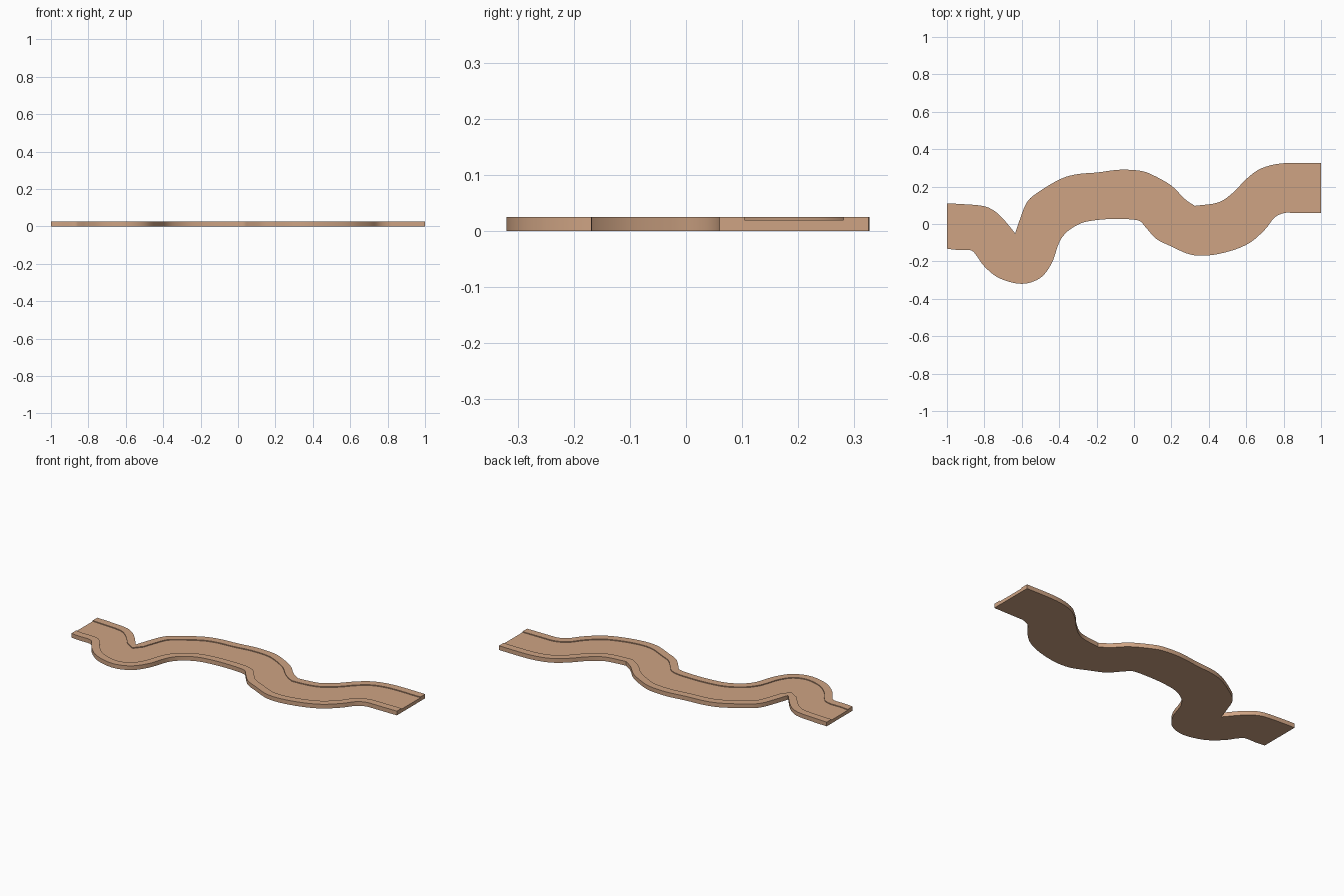
import bpy, bmesh
from mathutils import Vector

if "Cube" in bpy.data.objects:
    bpy.data.objects.remove(bpy.data.objects["Cube"])

HEIGHT, FLOOR, RIM = 0.025, 0.02, 0.044

# Edge outlines seen from above, split where the bank makes a sharp corner
FAR = [
    [(-1, .11), (-.93, .107), (-.81, .097), (-.75, .072), (-.7, .028), (-.635, -.05)],
    [(-.635, -.05), (-.61, .025), (-.57, .12), (-.5, .178), (-.39, .242), (-.3, .267),
     (-.2, .275), (-.08, .29), (.03, .285), (.1, .262), (.2, .205), (.27, .135), (.325, .097)],
    [(.325, .097), (.45, .115), (.53, .168), (.6, .24), (.68, .297), (.8, .325), (1, .325)],
]
NEAR = [
    [(-1, -.132), (-.95, -.138), (-.875, -.14), (-.845, -.165), (-.8, -.227), (-.72, -.29),
     (-.6, -.32), (-.5, -.288), (-.44, -.21), (-.41, -.125), (-.39, -.08), (-.35, -.035),
     (-.28, .005), (-.2, .021), (-.1, .027), (.02, .02), (.06, -.015), (.12, -.08),
     (.2, -.12), (.3, -.163), (.4, -.168), (.52, -.143), (.62, -.1), (.7, -.03),
     (.75, .033), (.8, .058), (.85, .06)],
    [(.85, .06), (1, .06)],
]


def smooth(pieces, steps=4):
    """Spline through the points of each piece, keeping corners between pieces."""
    out = []
    for piece in pieces:
        p = [Vector(c) for c in piece]
        p = [p[0] * 2 - p[1]] + p + [p[-1] * 2 - p[-2]]
        for a, b, c, d in zip(p, p[1:], p[2:], p[3:]):
            for i in range(steps):
                t = i / steps
                out.append(0.5 * (2 * b + (c - a) * t + (2 * a - 5 * b + 4 * c - d) * t * t
                                  + (3 * b - a - 3 * c + d) * t ** 3))
    return out + [Vector(pieces[-1][-1])]


def inset(line, side):
    """Move a bank line sideways towards the channel."""
    out = []
    for i, p in enumerate(line):
        d0 = (p - line[max(i - 1, 0)]).normalized()
        d1 = (line[min(i + 1, len(line) - 1)] - p).normalized()
        d = (d0 + d1).normalized()
        if i in (0, len(line) - 1):
            d = Vector((1, 0))
        out.append(p + Vector((-d.y, d.x)) * side * RIM)
    return out


far, near = smooth(FAR), smooth(NEAR)
far_in, near_in = inset(far, -1), inset(near, 1)

bm = bmesh.new()


def row(line, z):
    return [bm.verts.new((p.x, p.y, z)) for p in line]


def strip(a, b):
    for i in range(len(a) - 1):
        bm.faces.new((a[i], a[i + 1], b[i + 1], b[i]))


nb, nt, ni, nf = row(near, 0), row(near, HEIGHT), row(near_in, HEIGHT), row(near_in, FLOOR)
fb, ft, fi, ff = row(far, 0), row(far, HEIGHT), row(far_in, HEIGHT), row(far_in, FLOOR)

# Outer walls, rim tops and channel walls
for a, b in ((nb, nt), (nt, ni), (ni, nf), (ff, fi), (fi, ft), (ft, fb)):
    strip(a, b)
# Channel floor, underside and the two open ends
bm.faces.new(nf + ff[::-1])
bm.faces.new(fb + nb[::-1])
for k in (0, -1):
    bm.faces.new([r[k] for r in (nb, nt, ni, nf, ff, fi, ft, fb)])

bmesh.ops.recalc_face_normals(bm, faces=bm.faces)
bmesh.ops.triangulate(bm, faces=[f for f in bm.faces if len(f.verts) > 4],
                      ngon_method='EAR_CLIP')
mesh = bpy.data.meshes.new("winding_channel")
bm.to_mesh(mesh)
bm.free()
channel = bpy.data.objects.new("winding_channel", mesh)
bpy.context.collection.objects.link(channel)

mat = bpy.data.materials.new("sandy_earth")
mat.diffuse_color = (0.62, 0.37, 0.23, 1)
mat.use_nodes = True
mat.node_tree.nodes["Principled BSDF"].inputs["Base Color"].default_value = mat.diffuse_color
mesh.materials.append(mat)

bpy.context.view_layer.objects.active = channel
channel.select_set(True)
bpy.ops.object.shade_smooth_by_angle(angle=0.52)
